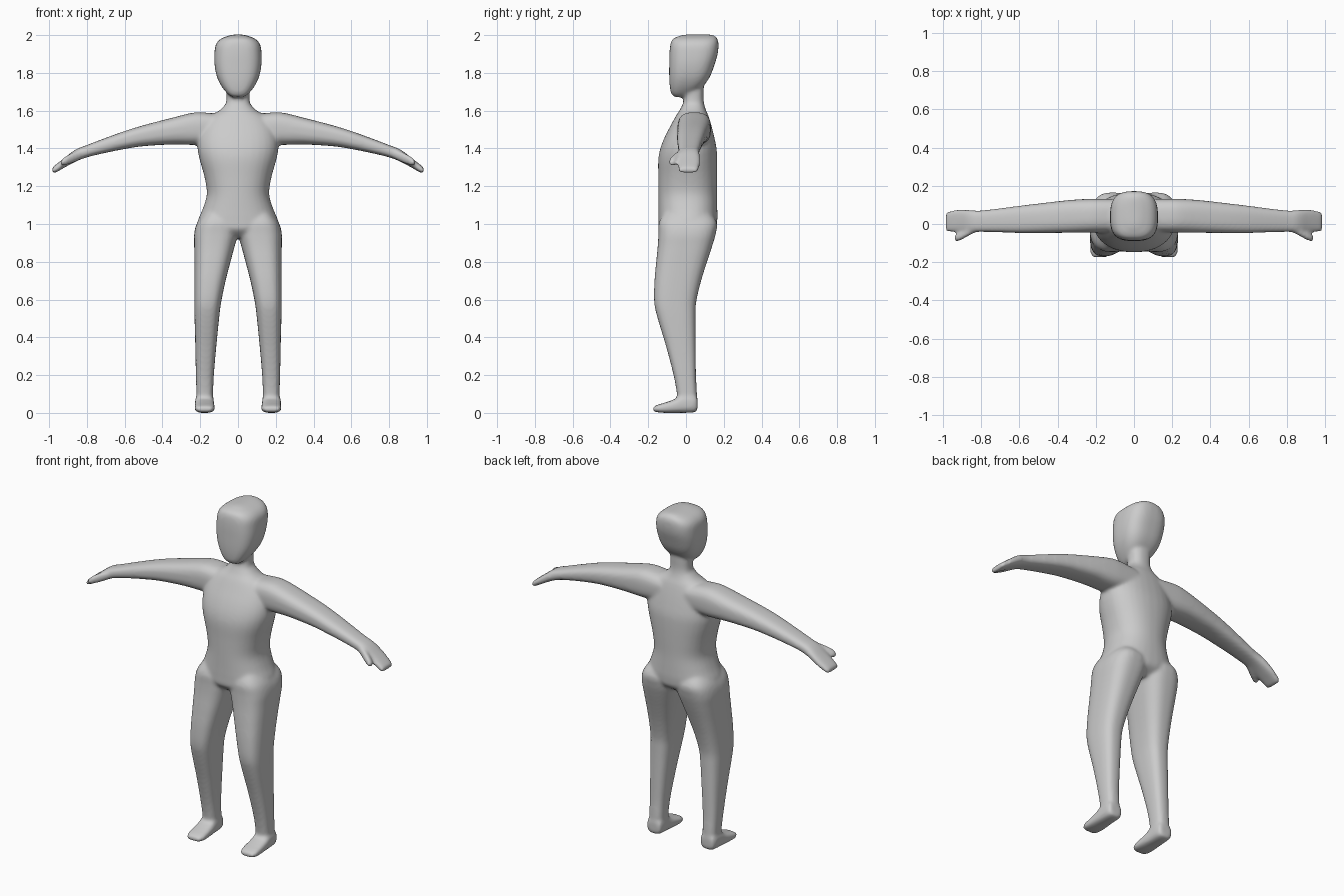
import bpy, bmesh, math
from mathutils import Vector

grey = bpy.data.materials.new("plain_grey")
grey.diffuse_color = (0.6, 0.6, 0.6, 1)


def spline(rows, steps=4):
    """Catmull-Rom interpolation between the given section rows."""
    out = []
    for i in range(len(rows) - 1):
        p = [rows[max(0, min(len(rows) - 1, i + k))] for k in (-1, 0, 1, 2)]
        for j in range(steps):
            t = j / steps
            out.append([0.5 * (2 * b + (c - a) * t + (2 * a - 5 * b + 4 * c - d) * t * t
                               + (3 * b - a - 3 * c + d) * t ** 3) for a, b, c, d in zip(*p)])
    return out + [list(rows[-1])]


def loft(name, axis, rows, power=2.5, side=1, n=32):
    """Skin rounded-box sections; row = position on axis, then min/max of the other two axes."""
    bm = bmesh.new()
    others = [k for k in range(3) if k != axis]
    rings = []
    for pos, u0, u1, v0, v1 in spline(rows):
        ring = []
        for k in range(n):
            a = 2 * math.pi * (k + 0.5) / n
            c, s = math.cos(a), math.sin(a)
            co = Vector((0, 0, 0))
            co[axis] = pos
            co[others[0]] = (u0 + u1) / 2 + (u1 - u0) / 2 * math.copysign(abs(c) ** (2 / power), c)
            co[others[1]] = (v0 + v1) / 2 + (v1 - v0) / 2 * math.copysign(abs(s) ** (2 / power), s)
            co.x *= side
            ring.append(bm.verts.new(co))
        rings.append(ring)
    for a, b in zip(rings, rings[1:]):
        for k in range(n):
            bm.faces.new((a[k], a[(k + 1) % n], b[(k + 1) % n], b[k]))
    bm.faces.new(rings[0])
    bm.faces.new(rings[-1])
    bmesh.ops.recalc_face_normals(bm, faces=bm.faces)
    me = bpy.data.meshes.new(name)
    bm.to_mesh(me)
    bm.free()
    me.materials.append(grey)
    ob = bpy.data.objects.new(name, me)
    bpy.context.collection.objects.link(ob)
    return ob


def sym(rows):
    """Rows centred on x: (z, half width, y front, y back)."""
    return [(z, -w, w, y0, y1) for z, w, y0, y1 in rows]


# torso, neck and head
parts = [
    loft("torso", 2, sym([
        (0.93, .16, -.10, .10), (0.97, .215, -.143, .155), (1.02, .212, -.147, .166),
        (1.08, .187, -.147, .166), (1.16, .165, -.147, .164), (1.25, .178, -.147, .165),
        (1.34, .203, -.147, .165), (1.40, .214, -.136, .162), (1.46, .21, -.113, .15),
        (1.52, .19, -.082, .135), (1.57, .15, -.055, .12), (1.60, .10, -.035, .107),
        (1.63, .07, -.02, .096)]), 2.3),
    loft("neck", 2, sym([(1.54, .12, -.05, .115), (1.60, .082, -.033, .105),
                         (1.65, .062, -.013, .094), (1.72, .062, -.012, .094),
                         (1.80, .05, 0, .09)]), 2.4),
    loft("head", 2, sym([
        (1.672, .03, -.06, -.01), (1.69, .056, -.078, .03), (1.73, .088, -.086, .09),
        (1.78, .112, -.089, .127), (1.84, .124, -.089, .150), (1.90, .125, -.088, .168),
        (1.95, .118, -.083, .172), (1.98, .092, -.07, .167), (1.997, .05, -.03, .15),
        (2.003, .02, .0, .13)]), 2.9)]

for side, tag in ((1, "left"), (-1, "right")):
    # leg
    parts.append(loft(tag + "_leg", 2, [
        (1.07, .03, .17, -.11, .12), (1.01, .005, .215, -.143, .163),
        (0.95, .0, .232, -.146, .158), (0.88, .018, .232, -.150, .138),
        (0.78, .045, .231, -.160, .105), (0.68, .070, .231, -.168, .075),
        (0.58, .090, .231, -.168, .053), (0.50, .100, .230, -.150, .050),
        (0.35, .115, .226, -.105, .051), (0.20, .128, .223, -.066, .053),
        (0.10, .132, .220, -.048, .058), (0.02, .135, .218, -.040, .058)], 2.8, side))
    # foot
    parts.append(loft(tag + "_foot", 1, [
        (.061, .138, .216, .012, .08), (.04, .129, .225, .002, .10),
        (-.02, .127, .228, .0, .095), (-.06, .125, .229, .0, .073),
        (-.11, .123, .230, .0, .055), (-.15, .125, .229, .003, .043),
        (-.174, .137, .217, .008, .032)], 3, side))
    # arm running into a flat hand
    parts.append(loft(tag + "_arm", 0, [
        (.08, -.04, .13, 1.43, 1.58), (.19, -.044, .132, 1.42, 1.591),
        (.25, -.045, .131, 1.419, 1.587), (.35, -.046, .124, 1.421, 1.562),
        (.50, -.047, .107, 1.412, 1.523), (.60, -.047, .095, 1.397, 1.492),
        (.70, -.044, .082, 1.377, 1.456), (.80, -.042, .071, 1.353, 1.418),
        (.86, -.044, .073, 1.330, 1.394), (.92, -.042, .075, 1.298, 1.349),
        (.965, -.042, .067, 1.272, 1.314), (.984, -.036, .060, 1.269, 1.297)], 2.8, side))
    # thumb
    parts.append(loft(tag + "_thumb", 0, [
        (.80, -.032, .02, 1.36, 1.41), (.85, -.054, .0, 1.335, 1.39),
        (.89, -.076, -.034, 1.318, 1.372), (.925, -.092, -.052, 1.308, 1.350),
        (.938, -.088, -.060, 1.308, 1.335)], 2.6, side))

# fuse everything into one soft continuous skin
bpy.ops.object.select_all(action='DESELECT')
for p in parts:
    p.select_set(True)
bpy.context.view_layer.objects.active = parts[0]
bpy.ops.object.join()
body = bpy.context.object
body.name = "body"
skin = body.modifiers.new("fuse", 'REMESH')
skin.mode = 'VOXEL'
skin.voxel_size = 0.009
skin.use_smooth_shade = True
soft = body.modifiers.new("soften", 'SMOOTH')
soft.factor = 0.5
soft.iterations = 10
